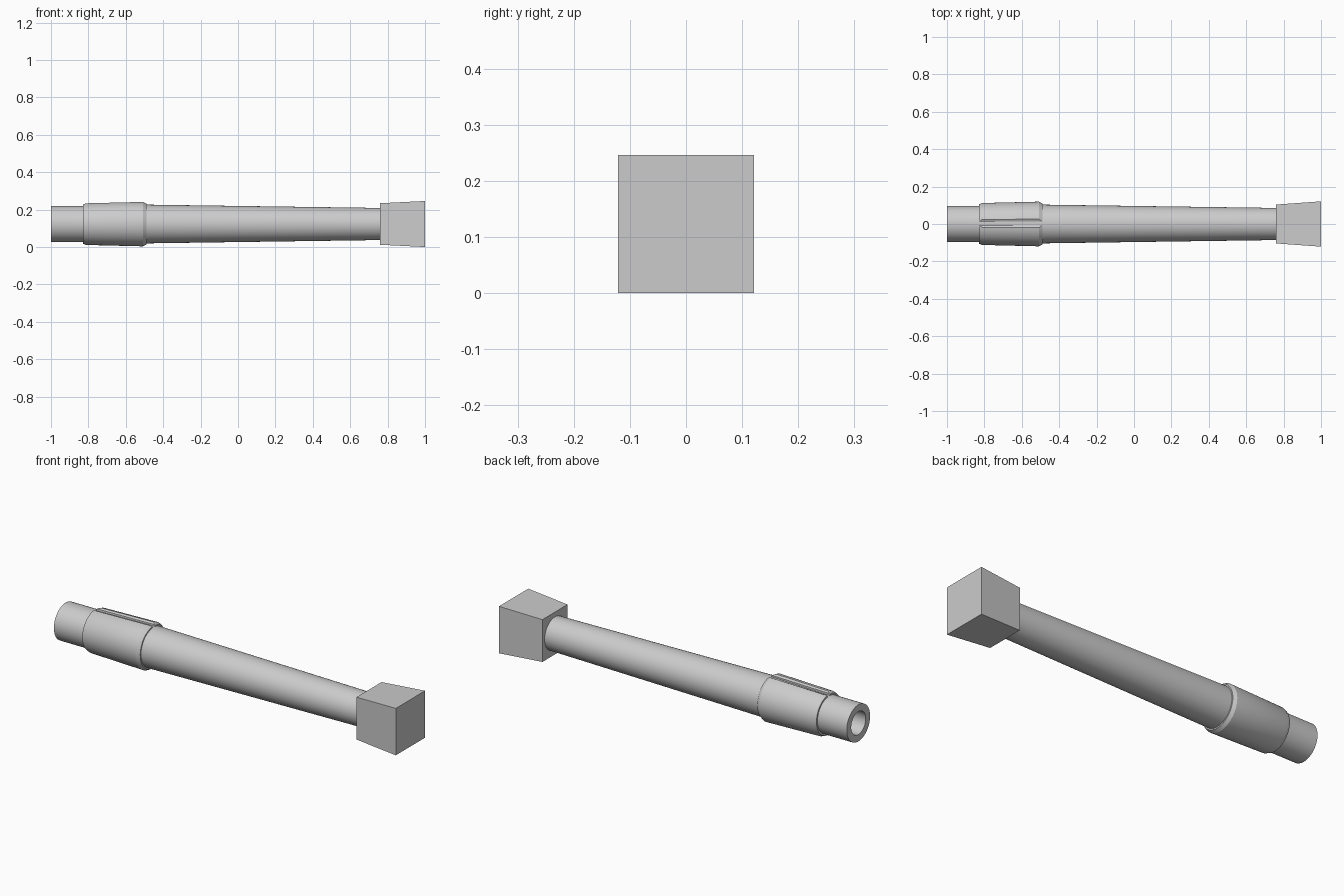
import bpy, bmesh, math

if "Cube" in bpy.data.objects:
    bpy.data.objects.remove(bpy.data.objects["Cube"])

CZ = 0.123  # height of the long axis


def finish(name, bm, smooth=True):
    bmesh.ops.remove_doubles(bm, verts=bm.verts, dist=1e-5)
    bmesh.ops.recalc_face_normals(bm, faces=bm.faces)
    mesh = bpy.data.meshes.new(name)
    bm.to_mesh(mesh)
    bm.free()
    ob = bpy.data.objects.new(name, mesh)
    bpy.context.collection.objects.link(ob)
    if smooth:
        bpy.ops.object.select_all(action='DESELECT')
        bpy.context.view_layer.objects.active = ob
        ob.select_set(True)
        bpy.ops.object.shade_smooth_by_angle(angle=math.radians(25))
    return ob


def ring(bm, profile, angle):
    """Place an (x, radius) profile at an angle measured from straight up."""
    return [bm.verts.new((x, r * math.sin(angle), CZ + r * math.cos(angle)))
            for x, r in profile]


def bridge(bm, a, b, closed):
    n = len(a)
    for i in range(n if closed else n - 1):
        j = (i + 1) % n
        bm.faces.new((a[i], a[j], b[j], b[i]))


# Tapered shaft with a bore in its left end
shaft = [(-0.70, 0.0005), (-0.70, 0.06), (-1.0, 0.06), (-1.0, 0.0965),
         (-0.80, 0.0965), (-0.52, 0.1035), (-0.49, 0.1035),
         (0.78, 0.0855), (0.78, 0.0005)]
bm = bmesh.new()
N = 64
rings = [ring(bm, shaft, 2 * math.pi * i / N) for i in range(N)]
for i in range(N):
    bridge(bm, rings[i], rings[(i + 1) % N], False)
finish("tapered_shaft", bm)

# Split sleeve: bevelled collar, open along a narrow slit on top
sleeve = [(-0.83, 0.088), (-0.83, 0.105), (-0.812, 0.112),
          (-0.508, 0.1195), (-0.49, 0.110), (-0.49, 0.088)]
lip = [(-0.83, 0.088), (-0.83, 0.104), (-0.826, 0.1055),
       (-0.494, 0.1115), (-0.49, 0.109), (-0.49, 0.088)]
bm = bmesh.new()
gap, lip_width, shift = 0.10, 0.09, 0.03
start, end = gap + lip_width, 2 * math.pi - gap - lip_width
angles = [start + (end - start) * i / 60 for i in range(61)]
rings = [ring(bm, lip, gap + shift)]
rings += [ring(bm, sleeve, a + shift) for a in angles]
rings.append(ring(bm, lip, 2 * math.pi - gap + shift))
for a, b in zip(rings, rings[1:]):
    bridge(bm, a, b, True)
bm.faces.new(rings[0])
bm.faces.new(rings[-1])
finish("split_sleeve", bm)

# Flared square end block
bm = bmesh.new()
sections = []
for x, hy, hz in ((0.76, 0.104, 0.111), (1.0, 0.121, 0.123)):
    sections.append([bm.verts.new((x, sy * hy, CZ + sz * hz))
                     for sy, sz in ((-1, -1), (1, -1), (1, 1), (-1, 1))])
bridge(bm, sections[0], sections[1], True)
for s in sections:
    bm.faces.new(s)
finish("end_block", bm, smooth=False)
